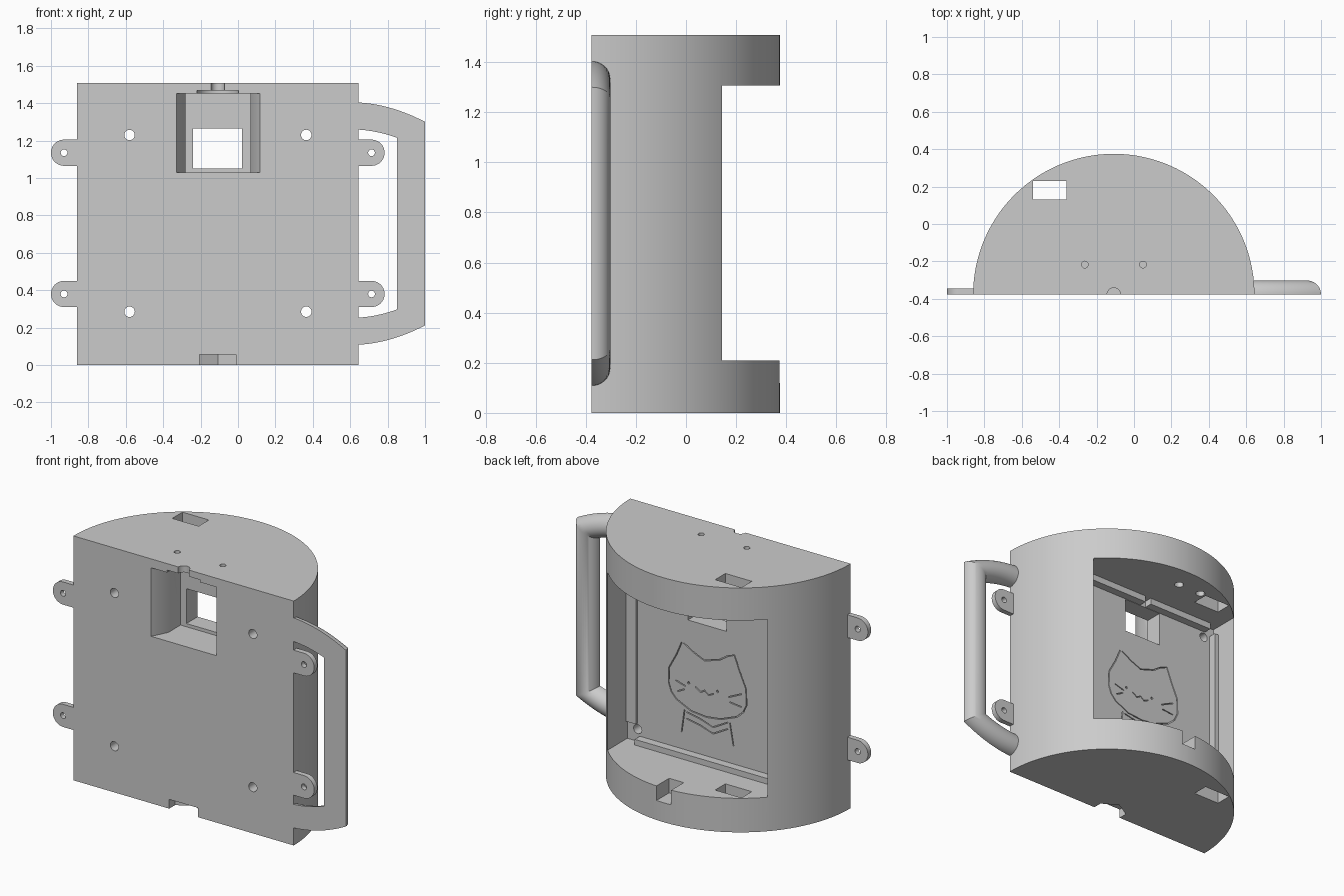
import bpy, bmesh, math
from mathutils import Vector

if "Cube" in bpy.data.objects:
    bpy.data.objects.remove(bpy.data.objects["Cube"], do_unlink=True)

grey = bpy.data.materials.new("plain grey")
grey.use_nodes = True
colour = (0.6, 0.6, 0.6, 1)
grey.diffuse_color = colour
grey.node_tree.nodes["Principled BSDF"].inputs["Base Color"].default_value = colour

CX, FRONT, R, H = -0.108, -0.377, 0.752, 1.508
WALL = -0.05          # inner face of the thick front slab


def make(name, bm):
    bmesh.ops.recalc_face_normals(bm, faces=bm.faces[:])
    mesh = bpy.data.meshes.new(name)
    bm.to_mesh(mesh)
    bm.free()
    mesh.materials.append(grey)
    ob = bpy.data.objects.new(name, mesh)
    bpy.context.collection.objects.link(ob)
    return ob


def prism(name, pts, axis, a, b):
    """Extrude a flat outline along z (x, y points) or y (x, z points)."""
    bm = bmesh.new()
    place = (lambda u, v, w: (u, v, w)) if axis == "z" else (lambda u, v, w: (u, w, v))
    low = [bm.verts.new(place(u, v, a)) for u, v in pts]
    high = [bm.verts.new(place(u, v, b)) for u, v in pts]
    bm.faces.new(low)
    bm.faces.new(high)
    n = len(pts)
    for i in range(n):
        j = (i + 1) % n
        bm.faces.new((low[i], low[j], high[j], high[i]))
    return make(name, bm)


def box(name, x, y, z):
    return prism(name, [(x[0], y[0]), (x[1], y[0]), (x[1], y[1]), (x[0], y[1])], "z", *z)


def arc(cx, cy, r, start, end, n):
    return [(cx + r * math.cos(math.radians(start + (end - start) * i / n)),
             cy + r * math.sin(math.radians(start + (end - start) * i / n)))
            for i in range(n + 1)]


def rod(cx, cy, r, axis, a, b, n=24, turn=0):
    return prism("cutter", arc(cx, cy, r, turn, turn + 360, n)[:-1], axis, a, b)


def select(ob):
    bpy.ops.object.select_all(action="DESELECT")
    ob.select_set(True)
    bpy.context.view_layer.objects.active = ob


def cut(ob, cutter):
    select(ob)
    mod = ob.modifiers.new("cut", "BOOLEAN")
    mod.operation, mod.solver, mod.object = "DIFFERENCE", "EXACT", cutter
    bpy.ops.object.modifier_apply(modifier=mod.name)
    bpy.data.objects.remove(cutter, do_unlink=True)


def smooth(ob):
    select(ob)
    bpy.ops.object.shade_smooth_by_angle(angle=math.radians(30))


# Half-round body with the open bay at the back
body = prism("body", arc(CX, FRONT, R, 0, 180, 96), "z", 0, H)
cut(body, box("cutter", (-0.655, 0.435), (WALL, 0.6), (0.21, 1.307)))

# Front pocket with slanted cheeks, and its window
cut(body, prism("cutter", [(-0.335, -0.387), (-0.28, -0.28), (-0.28, -0.16),
                           (0.067, -0.16), (0.067, -0.28), (0.122, -0.387)], "z", 1.03, 1.453))
cut(body, box("cutter", (-0.24, 0.022), (-0.2, 0.0), (1.05, 1.265)))

# Screw-head slot above the pocket, hexagonal recess below
cut(body, rod(CX, FRONT, 0.112, "z", 1.44, 1.468, 32))
cut(body, rod(CX, FRONT, 0.036, "z", 1.44, 1.6))
cut(body, rod(CX, FRONT, 0.113, "z", -0.1, 0.057, 6, 30))

# Mounting holes, top holes, cable slots and back notch
for x in (-0.58, 0.365):
    for z in (0.285, 1.23):
        cut(body, rod(x, z, 0.028, "y", -0.5, 0.05))
for x in (-0.263, 0.048):
    cut(body, rod(x, -0.217, 0.018, "z", 1.4, 1.6))
for z in ((-0.1, 0.3), (1.2, 1.6)):
    cut(body, box("cutter", (-0.54, -0.36), (0.13, 0.23), z))
cut(body, box("cutter", (-0.16, -0.06), (0.25, 0.5), (0.12, 0.3)))

# Blind sockets in the bay ceiling
for x in (-0.156, -0.32):
    cut(body, rod(x, 0.23, 0.028, "z", 1.25, 1.36, 12))


# Engraved cat on the inner wall
def groove(pts, w=0.003):
    pts = [Vector(p) for p in pts]
    left, right = [], []
    for i, p in enumerate(pts):
        d = (pts[min(i + 1, len(pts) - 1)] - pts[max(i - 1, 0)]).normalized()
        n = Vector((-d.y, d.x)) * w
        left.append(p + n)
        right.append(p - n)
    cut(body, prism("cutter", left + right[::-1], "y", WALL - 0.012, WALL + 0.02))


groove([(0.05, 0.9), (-0.02, 0.86), (-0.092, 0.83), (-0.194, 0.862), (-0.25, 0.9),
        (-0.296, 0.917), (-0.33, 0.83), (-0.375, 0.73), (-0.378, 0.63), (-0.355, 0.58),
        (-0.31, 0.54), (-0.2, 0.497), (-0.105, 0.485), (0, 0.495), (0.099, 0.541),
        (0.135, 0.58), (0.153, 0.631), (0.15, 0.725), (0.1, 0.817), (0.065, 0.9)])
groove([(-0.03, 0.65), (-0.065, 0.628), (-0.092, 0.645), (-0.119, 0.624), (-0.153, 0.64)])
for drop in (0, 0.04):
    groove([(0.03, 0.48 - drop), (-0.07, 0.46 - drop), (-0.15, 0.434 - drop),
            (-0.25, 0.49 - drop)])
for a, b in (((0.105, 0.656), (0.037, 0.637)), ((0.092, 0.592), (0.044, 0.617)),
             ((-0.255, 0.648), (-0.344, 0.69)), ((-0.262, 0.619), (-0.344, 0.61)),
             ((0.045, 0.49), (0.065, 0.348)), ((-0.265, 0.49), (-0.289, 0.357))):
    groove([a, b])
for x in (0.017, -0.18):
    cut(body, rod(x, 0.663, 0.008, "y", WALL - 0.012, 0, 10))
smooth(body)

# Raised rails around the inner wall
box("bottom_rail", (-0.555, 0.35), (WALL - 0.01, 0), (0.2, 0.245))
box("top_rail_right", (-0.59, -0.13), (WALL - 0.01, 0), (1.267, 1.31))
box("top_rail_left", (-0.09, 0.37), (WALL - 0.01, 0), (1.267, 1.31))
box("side_rail_left", (0.365, 0.44), (WALL - 0.01, -0.035), (0.32, 1.195))
box("side_rail_right", (-0.66, -0.625), (WALL - 0.01, 0), (0.26, 1.25))

# Mounting tabs on both sides
for side, s in (("left", 1), ("right", -1)):
    for level, z in (("lower", 0.38), ("upper", 1.135)):
        cx = CX + s * 0.822
        root = CX + s * 0.73
        end = [(cx + s * u, z + v) for u, v in arc(0, 0, 0.07, -90, 90, 20)]
        tab = prism(f"{level}_{side}_tab", end + [(root, z + 0.07), (root, z - 0.07)],
                    "y", FRONT, -0.345)
        cut(tab, rod(cx, z, 0.018, "y", -0.5, 0))
        smooth(tab)

# Half-round handle: outer and inner edge pairs swept with a half circle
upper = [((0.6 + 0.4 * t, 1.405 - 0.105 * t * t), (0.6 + 0.25 * t, 1.26 - 0.045 * t * t))
         for t in (i / 12 for i in range(13))]
lower = [tuple((x, 1.512 - z) for x, z in pair) for pair in reversed(upper)]
bm = bmesh.new()
rings = []
for outer, inner in upper + lower:
    o, n = Vector((outer[0], 0, outer[1])), Vector((inner[0], 0, inner[1]))
    ring = []
    for c, s in arc(0, 0, 1, 0, 180, 20):
        p = (o + n) / 2 + (o - n) / 2 * c
        ring.append(bm.verts.new((p.x, FRONT + 0.075 * s, p.z)))
    rings.append(ring)
for a, b in zip(rings, rings[1:]):
    for i in range(len(a)):
        j = (i + 1) % len(a)
        bm.faces.new((a[i], a[j], b[j], b[i]))
bm.faces.new(rings[0])
bm.faces.new(rings[-1])
smooth(make("handle", bm))
